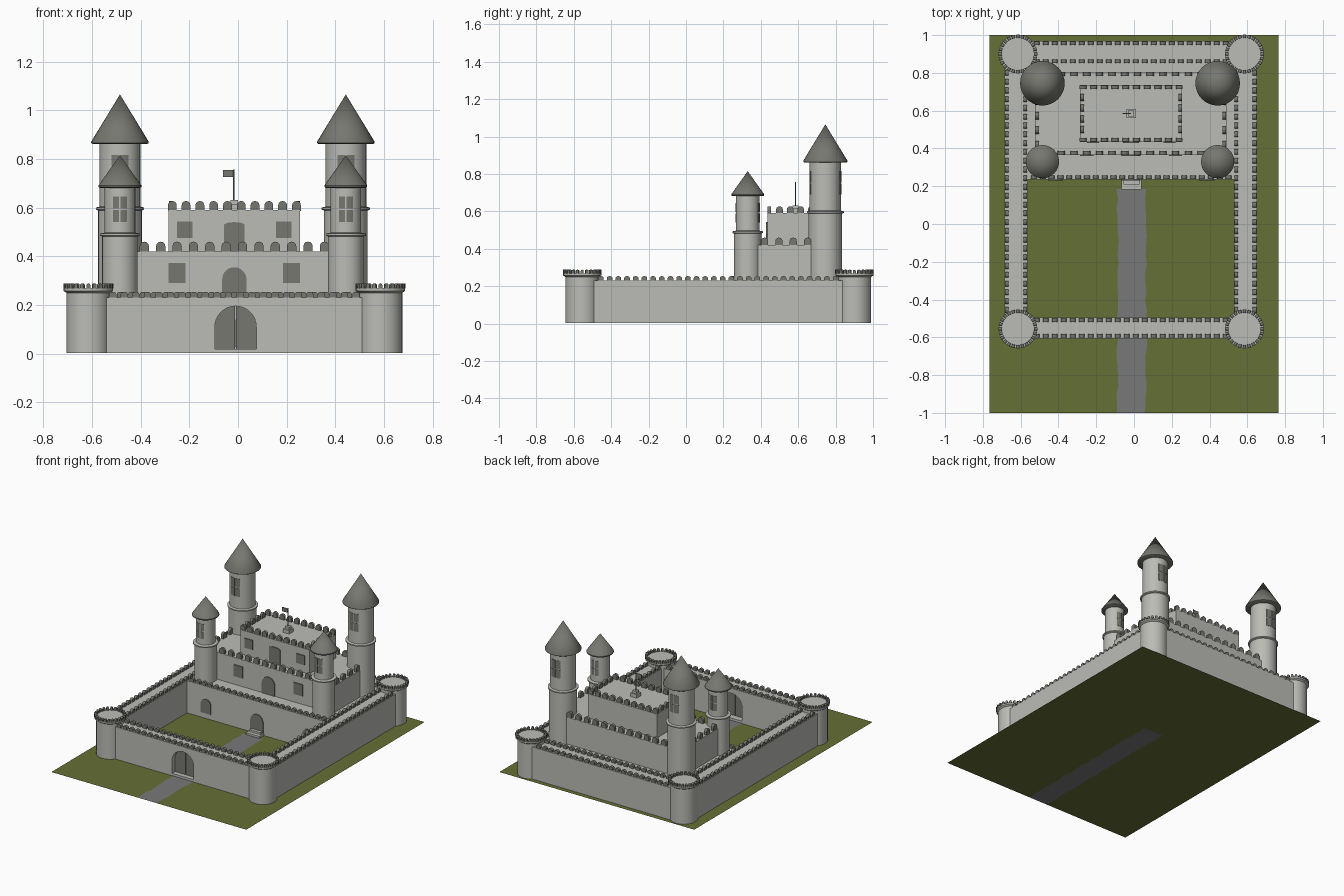
import bpy, bmesh, math, random
from mathutils import Matrix, Vector

if "Cube" in bpy.data.objects:
    bpy.data.objects.remove(bpy.data.objects["Cube"])

random.seed(4)
CX = -0.015                      # castle centre line


def material(name, rgb):
    m = bpy.data.materials.new(name)
    m.diffuse_color = (*rgb, 1)
    m.use_nodes = True
    m.node_tree.nodes["Principled BSDF"].inputs["Base Color"].default_value = m.diffuse_color
    return m


STONE = material("pale_stone", (0.50, 0.50, 0.47))
DARK = material("dark_stone", (0.185, 0.185, 0.165))
GRASS = material("grass", (0.13, 0.16, 0.036))
ROAD = material("road_grey", (0.19, 0.19, 0.19))


def finish(name, bm, *mats, smooth=False):
    bmesh.ops.recalc_face_normals(bm, faces=bm.faces)
    if smooth:
        for f in bm.faces:
            f.smooth = True
        for e in bm.edges:
            if len(e.link_faces) == 2 and e.calc_face_angle() > math.radians(35):
                e.smooth = False
    me = bpy.data.meshes.new(name)
    bm.to_mesh(me)
    bm.free()
    for m in mats:
        me.materials.append(m)
    ob = bpy.data.objects.new(name, me)
    bpy.context.collection.objects.link(ob)


def add_prism(bm, pts, y0, y1, mtx=Matrix()):
    """Extrude an (x, z) outline from y0 to y1."""
    a = [bm.verts.new(mtx @ Vector((x, y0, z))) for x, z in pts]
    b = [bm.verts.new(mtx @ Vector((x, y1, z))) for x, z in pts]
    bm.faces.new(a)
    bm.faces.new(b[::-1])
    for i in range(len(a)):
        j = (i + 1) % len(a)
        bm.faces.new((a[i], b[i], b[j], a[j]))


def prism(name, pts, y0, y1, mat):
    bm = bmesh.new()
    add_prism(bm, pts, y0, y1)
    finish(name, bm, mat)


def rect(x0, x1, z0, z1):
    return [(x0, z0), (x1, z0), (x1, z1), (x0, z1)]


def box(name, x0, x1, y0, y1, z0, z1, mat=STONE):
    prism(name, rect(x0, x1, z0, z1), y0, y1, mat)


def arch(x, w, z0, z1, rise, n=10):
    """Arched outline, running from bottom left over the top to bottom right."""
    top = [(x - w / 2 * math.cos(math.pi * i / n),
            z1 - rise + rise * math.sin(math.pi * i / n)) for i in range(n + 1)]
    return [(x - w / 2, z0)] + top + [(x + w / 2, z0)]


def merlons(name, runs, z, step, w, h, t):
    """Rows of round-topped merlons along straight runs."""
    bm = bmesh.new()
    for x0, y0, x1, y1 in runs:
        p, q = Vector((x0, y0, z)), Vector((x1, y1, z))
        n = max(1, round((q - p).length / step))
        ang = math.atan2(y1 - y0, x1 - x0)
        for i in range(n + 1):
            m = Matrix.Translation(p.lerp(q, i / n)) @ Matrix.Rotation(ang, 4, 'Z')
            add_prism(bm, arch(0, w, -0.004, h, h * 0.45, 6), -t / 2, t / 2, m)
    finish(name, bm, DARK)


def lathe(name, x, y, profile, mat, n=32):
    """Closed round body from (radius, z) points."""
    bm = bmesh.new()
    rings = []
    for r, z in profile:
        k = 1 if r == 0 else n
        rings.append([bm.verts.new((x + r * math.cos(math.tau * i / n),
                                    y + r * math.sin(math.tau * i / n), z)) for i in range(k)])
    for a, b in zip(rings, rings[1:]):
        for i in range(n):
            j = (i + 1) % n
            if len(b) == 1:
                bm.faces.new((a[i], a[j], b[0]))
            else:
                bm.faces.new((a[i], a[j], b[j], b[i]))
    for ring in (rings[0], rings[-1]):
        if len(ring) > 1:
            bm.faces.new(ring)
    finish(name, bm, mat, smooth=True)


# Ground sheet with the ragged-edged road set into it
bm = bmesh.new()
ys = [-1 + 1.185 * i / 24 for i in range(25)] + [1.0]
rows = []
for y in ys:
    l, r = (c + random.uniform(-0.006, 0.006) for c in (-0.088, 0.064))
    rows.append([bm.verts.new((x, y, 0)) for x in (-0.765, l, r, 0.765)])
for k, (a, b) in enumerate(zip(rows, rows[1:])):
    for i in range(3):
        f = bm.faces.new((a[i], a[i + 1], b[i + 1], b[i]))
        f.material_index = 1 if i == 1 and k < 24 else 0
finish("ground", bm, GRASS, ROAD)

# Outer walls; the front one has the gate arch cut out of its outline
gate = arch(CX + 0.005, 0.17, 0.002, 0.195, 0.085, 16)
prism("front_wall", [(-0.615, 0.002)] + gate + [(0.585, 0.002), (0.585, 0.23), (-0.615, 0.23)],
      -0.605, -0.495, STONE)
box("left_wall", -0.685, -0.565, -0.555, 0.9, 0.002, 0.23)
box("right_wall", 0.53, 0.65, -0.555, 0.9, 0.002, 0.23)
box("back_wall", -0.615, 0.585, 0.85, 0.97, 0.002, 0.23)
merlons("wall_merlons",
        [(-0.515, y, 0.485, y) for y in (-0.592, -0.508, 0.862, 0.957)] +
        [(x, -0.455, x, 0.8) for x in (-0.674, -0.576, 0.541, 0.638)] +
        [(-0.53, 0.247, 0.5, 0.247)], 0.23, 0.047, 0.03, 0.024, 0.02)

# Gate: two leaves and a threshold
half = arch(CX + 0.005, 0.17, 0.018, 0.195, 0.085, 16)
for side in (-1, 1):
    mid = CX + 0.005 + side * 0.0015
    leaf = [(min(x, mid) if side < 0 else max(x, mid), z) for x, z in half]
    leaf = [p for i, p in enumerate(leaf) if (p[0] - mid) * side > 1e-5]
    leaf += [(mid, 0.018), (mid, 0.195)] if side < 0 else [(mid, 0.018)]
    if side < 0:
        leaf = leaf[:-2] + [(mid, 0.195), (mid, 0.018)]
    else:
        leaf = [(mid, 0.195)] + leaf
    prism("gate_leaf", leaf, -0.57, -0.54, DARK)
box("gate_threshold", -0.095, 0.075, -0.603, -0.497, 0.002, 0.018)

# Round corner towers with crowns
for x in (-0.615, 0.585):
    for y in (-0.555, 0.9):
        lathe("corner_tower", x, y, [(0.09, 0.002), (0.09, 0.25), (0.102, 0.258), (0.102, 0.269)], STONE)
        bm = bmesh.new()
        for i in range(24):
            m = (Matrix.Translation((x, y, 0.267)) @ Matrix.Rotation(math.tau * i / 24, 4, 'Z')
                 @ Matrix.Translation((0, -0.094, 0)))
            add_prism(bm, arch(0, 0.016, 0, 0.021, 0.007, 6), -0.009, 0.009, m)
        finish("corner_tower_merlons", bm, DARK)

# Stepped keep
box("terrace", -0.57, 0.535, 0.235, 0.86, 0.002, 0.23)
box("middle_storey", -0.525, 0.49, 0.365, 0.805, 0.2, 0.42)
box("top_storey", -0.285, 0.255, 0.435, 0.735, 0.4, 0.59)
merlons("middle_merlons",
        [(-0.385, y, 0.355, y) for y in (0.376, 0.794)] +
        [(x, 0.42, x, 0.65) for x in (-0.513, 0.478)], 0.42, 0.066, 0.038, 0.04, 0.02)
merlons("top_merlons",
        [(-0.27, y, 0.24, y) for y in (0.446, 0.724)] +
        [(x, 0.5, x, 0.67) for x in (-0.275, 0.245)], 0.59, 0.057, 0.036, 0.037, 0.018)

# Keep doors and windows as thin plates on the front faces
prism("terrace_door", arch(CX, 0.1, 0.002, 0.14, 0.05), 0.229, 0.236, DARK)
prism("middle_door", arch(CX, 0.1, 0.231, 0.355, 0.05), 0.359, 0.366, DARK)
prism("top_door", arch(CX, 0.085, 0.421, 0.54, 0.012), 0.429, 0.436, DARK)
for s in (-1, 1):
    prism("terrace_window", arch(CX + s * 0.4, 0.08, 0.04, 0.14, 0.04), 0.229, 0.236, DARK)
    x = CX + s * 0.235
    box("middle_window", x - 0.035, x + 0.035, 0.359, 0.366, 0.29, 0.372, DARK)
    x = CX + s * 0.203
    box("top_window", x - 0.032, x + 0.032, 0.429, 0.436, 0.475, 0.542, DARK)

# Steps up to the terrace door
box("lower_step", -0.065, 0.04, 0.182, 0.24, 0.002, 0.016)
box("upper_step", -0.055, 0.03, 0.208, 0.24, 0.002, 0.03)


def tower_window(x, y, r, w, z0, z1):
    """Four curved panes on the front and on the back of a round tower."""
    bm = bmesh.new()
    gap, a, zm = 0.003, math.asin(w / 2 / r), (z0 + z1) / 2
    for face in (-math.pi / 2, math.pi / 2):
        for t0, t1 in ((-a, -gap / r), (gap / r, a)):
            for b0, b1 in ((z0, zm - gap), (zm + gap, z1)):
                arc = [face + t0 + (t1 - t0) * i / 4 for i in range(5)]
                line = [(x + rr * math.cos(t), y + rr * math.sin(t))
                        for rr, ts in ((r + 0.002, arc), (r - 0.004, arc[::-1])) for t in ts]
                lo = [bm.verts.new((*p, b0)) for p in line]
                hi = [bm.verts.new((*p, b1)) for p in line]
                bm.faces.new(lo)
                bm.faces.new(hi)
                for i in range(10):
                    j = (i + 1) % 10
                    bm.faces.new((lo[i], lo[j], hi[j], hi[i]))
    finish("tower_window", bm, DARK)


# Keep towers: base, ring, slimmer shaft, cone roof
for x in (-0.485, 0.443):
    for y, r, r2, z1, z2, rc, z3, wz in ((0.745, 0.09, 0.084, 0.592, 0.865, 0.118, 1.065, (0.69, 0.815)),
                                         (0.33, 0.073, 0.063, 0.485, 0.685, 0.088, 0.815, (0.54, 0.645))):
        lathe("keep_tower", x, y, [(r, 0.2), (r, z1 - 0.004), (r + 0.009, z1), (r + 0.009, z1 + 0.008),
                                   (r2, z1 + 0.012), (r2, z2 + 0.005)], STONE)
        lathe("tower_roof", x, y, [(rc - 0.006, z2 - 0.004), (rc, z2), (rc, z2 + 0.006), (0, z3)], DARK)
        tower_window(x, y, r2, 0.068 if r > 0.08 else 0.056, *wz)

# Flag on its plinth
box("flag_plinth", CX - 0.025, CX + 0.025, 0.56, 0.61, 0.585, 0.615)
box("flag_plinth_top", CX - 0.016, CX + 0.016, 0.569, 0.601, 0.615, 0.632)
lathe("flag_pole", CX - 0.003, 0.585, [(0.003, 0.63), (0.003, 0.757)], DARK, 10)
box("flag", CX - 0.046, CX - 0.003, 0.583, 0.587, 0.725, 0.754, DARK)
